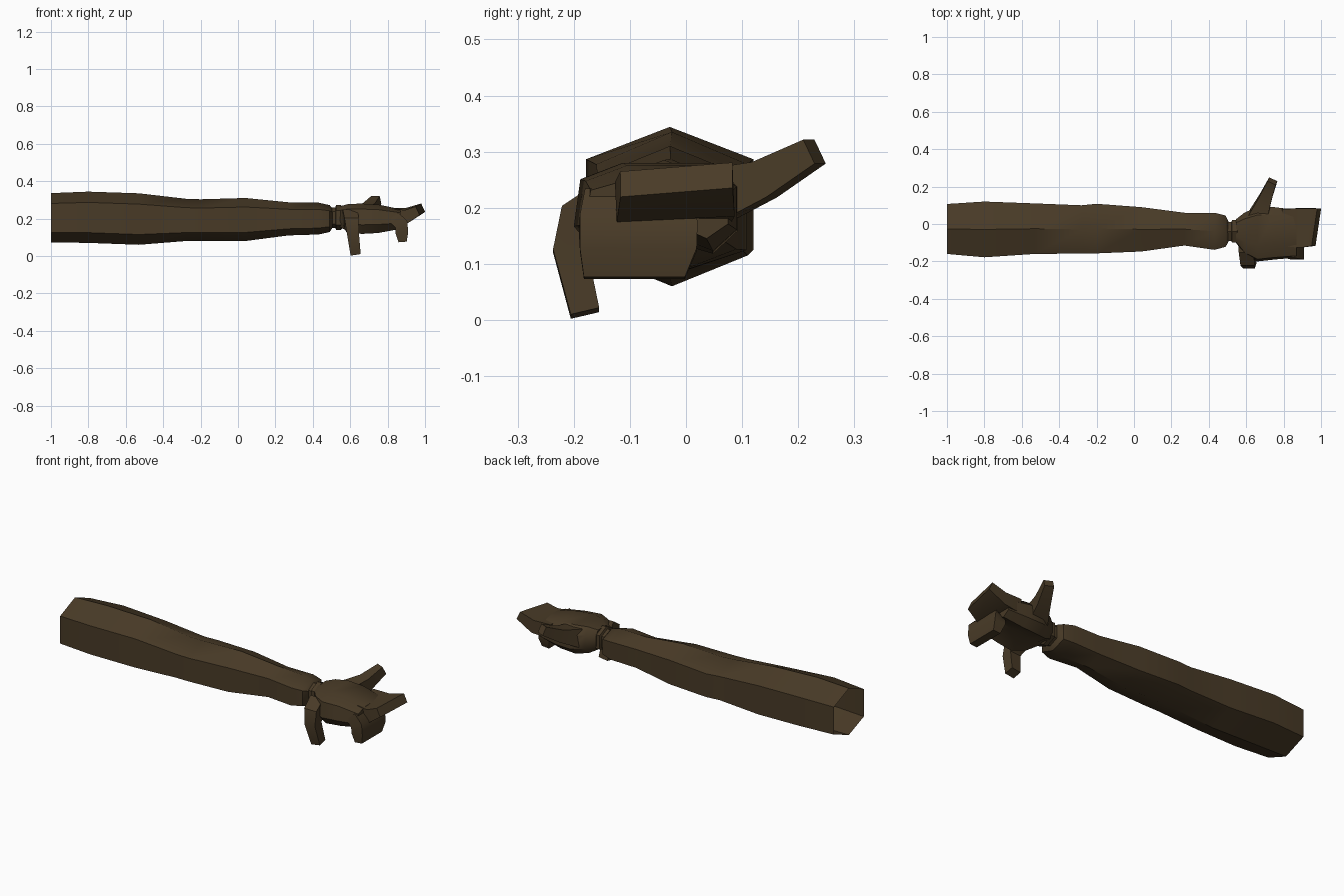
import bpy, bmesh, math
from mathutils import Vector as V

cube = bpy.data.objects.get("Cube")
if cube:
    bpy.data.objects.remove(cube)

brown = bpy.data.materials.new("dark_brown")
brown.use_nodes = True
colour = (0.066, 0.043, 0.02, 1)
brown.diffuse_color = colour
brown.node_tree.nodes["Principled BSDF"].inputs["Base Color"].default_value = colour


def loft(name, rings, cap_start=True, cap_end=True, angle=40):
    """Skin a list of equal rings of points into a mesh object."""
    bm = bmesh.new()
    loops = [[bm.verts.new(p) for p in ring] for ring in rings]
    n = len(loops[0])
    for a, b in zip(loops, loops[1:]):
        for i in range(n):
            j = (i + 1) % n
            bm.faces.new((a[i], a[j], b[j], b[i]))
    if cap_start:
        bm.faces.new(loops[0])
    if cap_end:
        bm.faces.new(loops[-1])
    bmesh.ops.recalc_face_normals(bm, faces=bm.faces)
    mesh = bpy.data.meshes.new(name)
    bm.to_mesh(mesh)
    bm.free()
    obj = bpy.data.objects.new(name, mesh)
    bpy.context.collection.objects.link(obj)
    mesh.materials.append(brown)
    bpy.ops.object.select_all(action='DESELECT')
    obj.select_set(True)
    bpy.context.view_layer.objects.active = obj
    bpy.ops.object.shade_smooth_by_angle(angle=math.radians(angle))
    return obj


def hexagon(x, y0, y1, z0, z1):
    """Six-sided section with a ridge above and below."""
    mid, h = (y0 + y1) / 2, z1 - z0
    lo, hi = z0 + h * 0.2, z1 - h * 0.21
    return [(x, mid, z1), (x, y1, hi), (x, y1, lo),
            (x, mid, z0), (x, y0, lo), (x, y0, hi)]


def palm_section(x, y0, y1, z0, z1, hollow):
    """Rounded slab section with a hollowed underside."""
    w, h = y1 - y0, z1 - z0
    return [(x, y0 + w * 0.3, z1), (x, y1 - w * 0.15, z1),
            (x, y1, z1 - h * 0.25), (x, y1, z0 + h * 0.25),
            (x, y1 - w * 0.15, z0), (x, (y0 + y1) / 2, z0 + hollow),
            (x, y0 + w * 0.15, z0), (x, y0, z0 + h * 0.3),
            (x, y0 + w * 0.04, z1 - h * 0.18)]


def digit(name, path):
    """Four-sided finger: each step is centre, half-width vector, half-thickness."""
    rings = []
    for i, (c, u, t) in enumerate(path):
        c, u = V(c), V(u)
        d = V(path[min(i + 1, len(path) - 1)][0]) - V(path[max(i - 1, 0)][0])
        v = d.cross(u).normalized() * t
        rings.append([c + u + v, c - u + v, c - u - v, c + u - v])
    return loft(name, rings)


# Sleeve, open at the shoulder and closing in at the cuff
sleeve = [(-1, -.16, .107, .073, .336), (-.8, -.178, .12, .07, .344),
          (-.53, -.16, .11, .06, .335), (-.28, -.158, .1, .08, .306),
          (-.2, -.157, .108, .08, .303), (.04, -.147, .09, .08, .31),
          (.27, -.115, .06, .11, .287), (.43, -.138, .06, .115, .285),
          (.49, -.122, .045, .128, .272), (.505, -.095, .015, .15, .255)]
loft("sleeve", [hexagon(*s) for s in sleeve], cap_start=False)

# Wrist band
band = [(.49, -.09, .01, .15, .26), (.52, -.09, .01, .15, .26),
        (.525, -.1, .022, .14, .272), (.55, -.1, .022, .14, .272),
        (.56, -.09, .01, .15, .26)]
loft("wrist", [hexagon(*s) for s in band])

# Palm
palm = [(.545, -.1, .025, .155, .265, .0), (.59, -.16, .06, .13, .278, .01),
        (.66, -.2, .092, .118, .28, .03), (.75, -.19, .09, .123, .275, .04),
        (.87, -.18, .075, .145, .25, .04)]
loft("palm", [palm_section(*s) for s in palm])

# Thumb, reaching back and up
digit("thumb", [((.665, .05, .22), (.05, -.01, 0), .05),
                ((.703, .14, .25), (.033, -.01, 0), .034),
                ((.74, .229, .3), (.022, -.01, 0), .024)])

# Little finger, hooked down at the front
digit("little_finger", [((.6, -.13, .21), (.04, 0, 0), .045),
                        ((.607, -.19, .175), (.038, 0, 0), .042),
                        ((.614, -.207, .125), (.032, 0, .003), .03),
                        ((.628, -.18, .012), (.027, 0, .004), .026)])

# Pair of broad fingers: one raised, one curled down
digit("upper_finger", [((.79, -.02, .215), (0, .1, 0), .042),
                       ((.9, -.02, .215), (0, .105, .005), .036),
                       ((.975, -.017, .25), (.015, .1, .008), .025)])
digit("lower_finger", [((.83, -.1, .21), (0, .08, 0), .035),
                       ((.873, -.085, .165), (0, .105, -.005), .036),
                       ((.876, -.085, .125), (0, .104, 0), .034),
                       ((.88, -.092, .075), (0, .09, 0), .022)])
